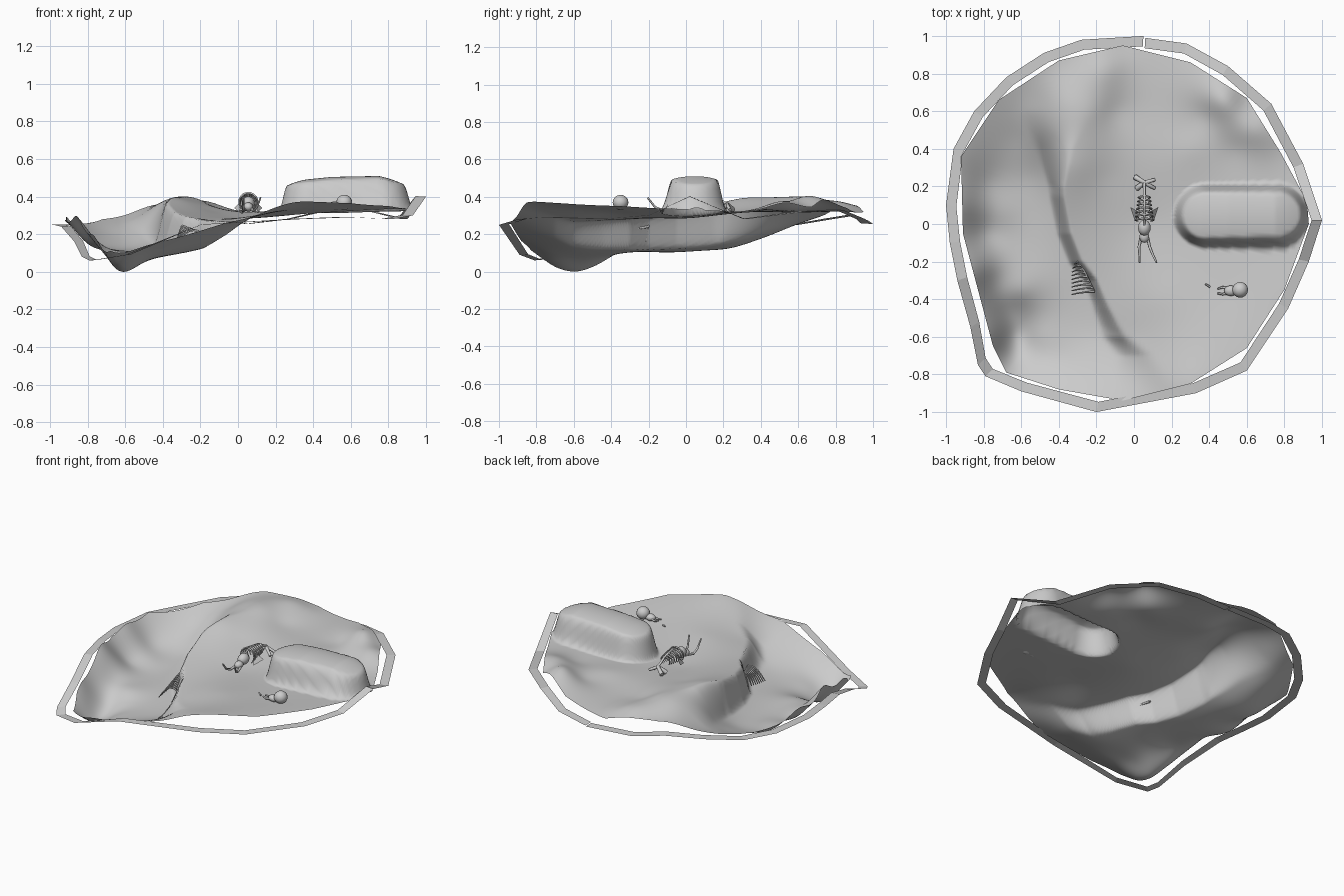
import bpy, bmesh, math
from mathutils import Vector

cube = bpy.data.objects.get("Cube")
if cube:
    bpy.data.objects.remove(cube)

stone = bpy.data.materials.new("pale_grey_stone")
stone.use_nodes = True
stone.diffuse_color = (0.6, 0.6, 0.6, 1)
stone.node_tree.nodes["Principled BSDF"].inputs["Base Color"].default_value = (0.6, 0.6, 0.6, 1)


def add_mesh(name, mesh, smooth=True):
    obj = bpy.data.objects.new(name, mesh)
    bpy.context.collection.objects.link(obj)
    mesh.materials.clear()
    mesh.materials.append(stone)
    for face in mesh.polygons:
        face.use_smooth = smooth
    return obj


def from_bmesh(name, bm, smooth=True):
    mesh = bpy.data.meshes.new(name)
    bm.to_mesh(mesh)
    bm.free()
    return add_mesh(name, mesh, smooth)


def face_up(bm):
    bmesh.ops.recalc_face_normals(bm, faces=bm.faces)
    if sum(f.normal.z for f in bm.faces) < 0:
        bmesh.ops.reverse_faces(bm, faces=bm.faces)


def lerp_table(table, v):
    for (a, p), (b, q) in zip(table, table[1:]):
        if v <= b:
            return p + (q - p) * max(0, (v - a) / (b - a))
    return table[-1][1]


def smoothstep(t):
    t = min(1, max(0, t))
    return t * t * (3 - 2 * t)


def kernel(x, y, px, py):
    return math.sqrt((x - px) ** 2 + (y - py) ** 2 + 0.006)


def fit_surface(points):
    """Smooth height function passing through the given spot heights."""
    n = len(points)
    mean = sum(p[2] for p in points) / n
    rows = [[kernel(p[0], p[1], q[0], q[1]) for q in points] + [p[2] - mean] for p in points]
    for i in range(n):
        pivot = max(range(i, n), key=lambda r: abs(rows[r][i]))
        rows[i], rows[pivot] = rows[pivot], rows[i]
        for r in range(n):
            if r != i:
                f = rows[r][i] / rows[i][i]
                rows[r] = [a - f * b for a, b in zip(rows[r], rows[i])]
    weights = [rows[i][n] / rows[i][i] for i in range(n)]
    return lambda x, y: mean + sum(w * kernel(x, y, p[0], p[1]) for w, p in zip(weights, points))


# Spot heights of the sunken valley and of the upper plateau
valley = fit_surface([
    (-.92, .1, .3), (-.91, .36, .27), (-.86, -.25, .3), (-.77, -.6, .2), (-.71, -.76, .12),
    (-.5, -.82, .12), (-.3, -.9, .19), (-.72, .66, .28), (-.5, .82, .34), (-.64, -.59, .01),
    (-.64, -.7, .035), (-.5, -.6, .05), (-.67, -.46, .06), (-.4, -.72, .095), (-.6, -.36, .1),
    (-.8, -.05, .15), (-.8, .2, .165), (-.7, .05, .125), (-.55, -.2, .105), (-.55, .05, .11),
    (-.55, .25, .135), (-.62, .46, .2), (-.42, 0, .125), (-.33, -.3, .11), (-.2, -.6, .125),
    (-.46, .5, .28), (-.46, .3, .18), (-.06, -.9, .25), (-.32, .62, .38), (-.5, .66, .3),
    (-.74, -.3, .15)])
plateau = fit_surface([
    (-.06, .95, .32), (.3, .86, .34), (.6, .67, .345), (.48, .65, .405), (.78, .38, .33),
    (.93, .03, .33), (.8, -.35, .35), (.6, -.66, .365), (.3, -.85, .37), (0, -.93, .29),
    (-.38, .62, .4), (-.22, .6, .39), (-.33, .3, .39), (-.1, .6, .335), (-.15, .82, .37),
    (-.04, .78, .335), (-.3, 0, .32), (-.14, -.3, .28), (-.02, -.6, .27), (.05, 0, .285),
    (.15, -.4, .31), (.5, -.35, .33), (.3, .4, .33), (.1, .4, .32), (-.38, .85, .35),
    (.55, .4, .33), (.1, -.7, .3), (-.15, .25, .33), (.64, .5, .375), (.38, .58, .34)])
cliff_x = [(-.95, .08), (-.7, 0), (-.6, -.1), (-.45, -.17), (-.3, -.23), (-.2, -.31),
           (-.05, -.37), (.15, -.41), (.4, -.42), (.95, -.42)]
cliff_width = [(-.95, .4), (-.7, .2), (-.55, .11), (-.4, .08), (.2, .08), (.4, .2), (.6, .4),
               (.95, .4)]
mesa_top = [(.2, .465), (.35, .49), (.5, .505), (.75, .51), (.92, .47)]


def ground(x, y):
    side = smoothstep((x - lerp_table(cliff_x, y)) / lerp_table(cliff_width, y) + 0.5)
    z = valley(x, y) * (1 - side) + plateau(x, y) * side
    d = math.hypot(x - min(.762, max(.382, x)), y - .045) / .168
    rise = .7 * smoothstep((1 - d) * 3.5) + .3 * math.sqrt(max(0, 1 - d * d))
    return z + (lerp_table(mesa_top, x) - z) * rise


# Terrain sheet: rings running from the centre to an angular rim
rim = [(-.06, .95), (.3, .86), (.6, .67), (.78, .38), (.92, .12), (.93, 0), (.8, -.35),
       (.6, -.66), (.3, -.85), (-.06, -.94), (-.4, -.88), (-.68, -.79), (-.75, -.65),
       (-.83, -.35), (-.91, -.05), (-.92, .36), (-.72, .66), (-.4, .87)]
STEPS, RINGS = 12, 80
outline = []
for a, b in zip(rim, rim[1:] + rim[:1]):
    outline += [Vector(a).lerp(Vector(b), i / STEPS) for i in range(STEPS)]
bm = bmesh.new()
centre = bm.verts.new((0, 0, ground(0, 0)))
previous = None
for ring in range(1, RINGS + 1):
    row = []
    for p in outline:
        x, y = p * (ring / RINGS)
        row.append(bm.verts.new((x, y, ground(x, y))))
    for i in range(len(row)):
        if previous:
            bm.faces.new((previous[i - 1], row[i - 1], row[i], previous[i]))
        else:
            bm.faces.new((centre, row[i - 1], row[i]))
    previous = row
face_up(bm)
from_bmesh("terrain", bm)

# Flat border ribbon, open at the back
border = [(.05, 1, .255), (-.28, .98, .27), (-.48, .91, .3), (-.68, .78, .28), (-.85, .6, .25),
          (-.96, .4, .25), (-1, .1, .25), (-.98, -.1, .25), (-.94, -.3, .24), (-.87, -.55, .16),
          (-.83, -.75, .08), (-.79, -.81, .06), (-.6, -.89, .09), (-.2, -1, .25), (.33, -.9, .28),
          (.6, -.78, .29), (.82, -.45, .28), (.93, -.2, .3), (1, .02, .4), (.9, .32, .28),
          (.73, .64, .32), (.5, .84, .33), (.28, .96, .28), (.06, .99, .255)]
bm = bmesh.new()
pairs = []
for x, y, z in border:
    k = 1 - .055 / math.hypot(x, y)
    pairs.append((bm.verts.new((x, y, z)), bm.verts.new((x * k, y * k, z + .003))))
for (a, b), (c, d) in zip(pairs, pairs[1:]):
    bm.faces.new((a, b, d, c))
face_up(bm)
from_bmesh("border_ribbon", bm, False)


def bones(name, paths, radius):
    """Tapered tubes along lists of points."""
    curve = bpy.data.curves.new(name + "_path", "CURVE")
    curve.dimensions = "3D"
    curve.bevel_depth = radius
    curve.bevel_resolution = 1
    curve.use_fill_caps = True
    for path in paths:
        spline = curve.splines.new("POLY")
        spline.points.add(len(path) - 1)
        for i, p in enumerate(path):
            spline.points[i].co = (*p, 1)
            spline.points[i].radius = 1 - .6 * i / len(path)
    helper = bpy.data.objects.new(name + "_helper", curve)
    bpy.context.collection.objects.link(helper)
    mesh = bpy.data.meshes.new_from_object(helper)
    bpy.data.objects.remove(helper)
    return add_mesh(name, mesh)


def blob(name, location, size):
    bm = bmesh.new()
    bmesh.ops.create_uvsphere(bm, u_segments=16, v_segments=10, radius=1)
    for v in bm.verts:
        v.co = Vector(location) + v.co * Vector(size)
    return from_bmesh(name, bm)


def arc(cx, y, cz, r, end, lean):
    angles = [math.radians(end * i / 8) for i in range(9)]
    return [(cx + r * math.sin(a), y - lean * i / 8, cz + r * math.cos(a))
            for i, a in enumerate(angles)]


# Main skeleton: spine, ribs, skull, tusks, shoulder blades and hips
MX = .055
bones("main_spine", [[(MX, .22, .36), (MX, .15, .4), (MX, .06, .42), (MX, -.02, .39)]], .009)
bones("main_ribs", [arc(MX, .03 + i * .02, .37, .05 - i * .003, s * 140, .015)
                    for i in range(7) for s in (-1, 1)], .006)
blob("main_skull", (MX, -.02, .365), (.034, .042, .036))
blob("main_snout", (MX, -.068, .345), (.026, .032, .024))
bones("main_tusks", [[(MX + s * .018, -.075, .335), (MX + s * .028, -.12, .325),
                      (MX + s * .036 + .01, -.165, .345), (MX + s * .045 + .02, -.205, .395)]
                     for s in (-1, 1)], .009)
bones("main_hips", [[(MX - .05, .25, .33), (MX, .22, .36), (MX + .055, .19, .32)],
                    [(MX - .04, .19, .32), (MX, .22, .36), (MX + .055, .235, .33)]], .015)
for side, label in ((-1, "right"), (1, "left")):
    bm = bmesh.new()
    for p in ((.02, .06, .39), (.075, .09, .34), (.05, .015, .32)):
        bm.verts.new((MX + side * p[0], p[1], p[2]))
    bm.faces.new(bm.verts)
    from_bmesh(label + "_shoulder_blade", bm, False)

# Half-buried rib cage under the cliff
spine = [(-.29 + .01 * i, -.2 - .02 * i, .24 - .003 * i) for i in range(9)]
bones("buried_spine", [spine], .007)
bones("buried_ribs", [[(x - t * (.025 + .04 * math.sqrt(i / 8) + .055 * i / 8), y - .015 * t * t,
                        z + .015 * math.sin(t * 3) - .08 * t * t)
                       for t in (0, .2, .4, .6, .8, 1)]
                      for i, (x, y, z) in enumerate(spine)], .006)

# Lone skull with tusks and a broken tip
blob("lone_skull", (.565, -.35, .37), (.042, .042, .04))
blob("lone_snout", (.515, -.355, .352), (.035, .028, .022))
bones("lone_tusks", [[(.51, -.355 + s * .014, .35), (.47, -.355 + s * .018, .345),
                      (.445, -.357 + s * .012, .35)] for s in (-1, 1)], .008)
bones("broken_tusk_tip", [[(.405, -.335, .335), (.38, -.32, .34)]], .006)
